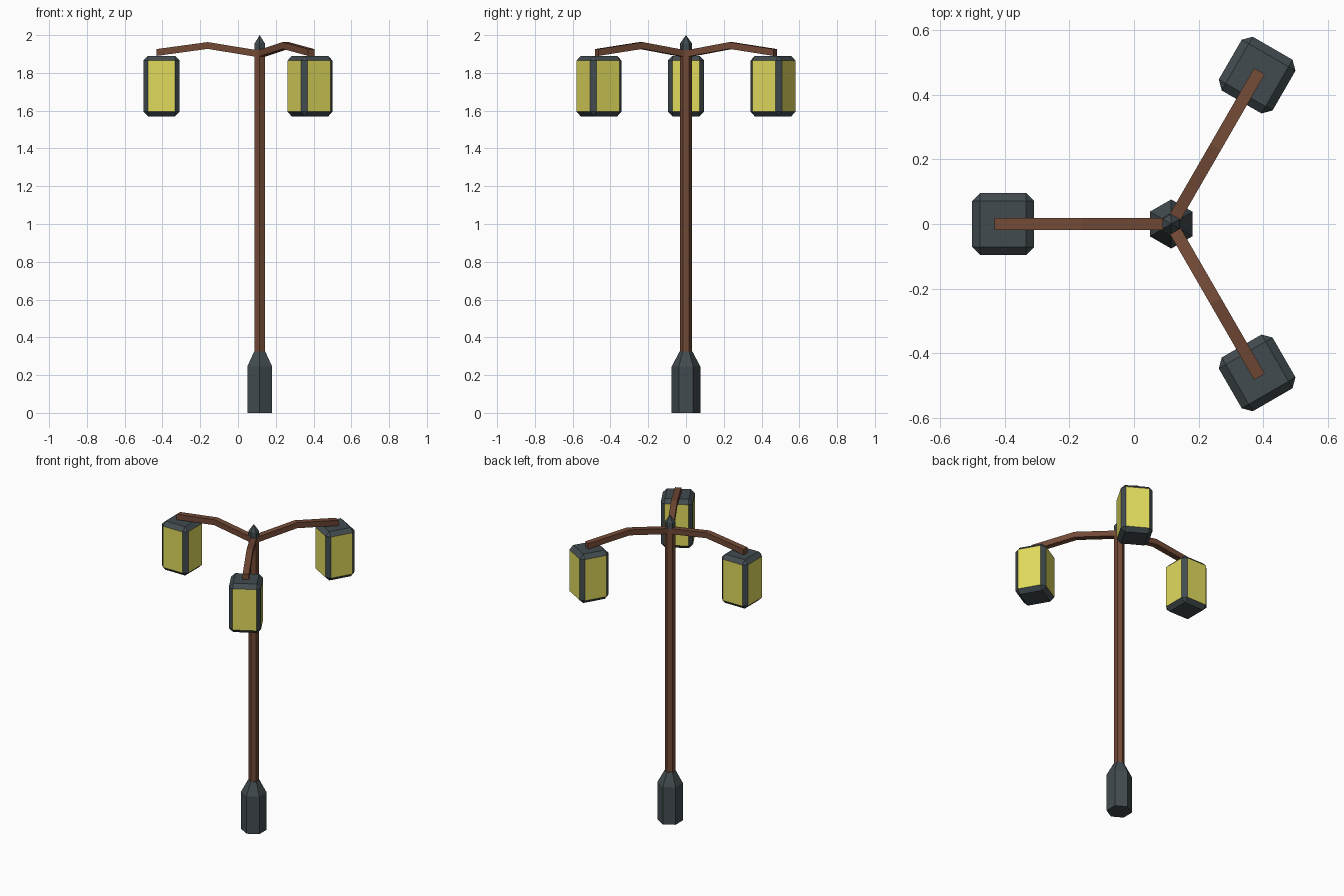
import bpy, bmesh, math
from mathutils import Matrix

cube = bpy.data.objects.get("Cube")
if cube:
    bpy.data.objects.remove(cube, do_unlink=True)

POLE_X = 0.115


def material(name, r, g, b):
    m = bpy.data.materials.new(name)
    m.use_nodes = True
    m.diffuse_color = (r, g, b, 1)
    m.node_tree.nodes["Principled BSDF"].inputs["Base Color"].default_value = (r, g, b, 1)
    return m


metal = material("dark grey metal", 0.054, 0.071, 0.079)
wood = material("reddish brown", 0.17, 0.068, 0.037)
glass = material("warm yellow glass", 0.75, 0.70, 0.11)


def make_object(name, bm, materials, matrix):
    bmesh.ops.recalc_face_normals(bm, faces=bm.faces[:])
    mesh = bpy.data.meshes.new(name)
    bm.to_mesh(mesh)
    bm.free()
    for m in materials:
        mesh.materials.append(m)
    obj = bpy.data.objects.new(name, mesh)
    obj.matrix_world = matrix
    bpy.context.collection.objects.link(obj)
    return obj


def hex_column(name, profile, mat):
    """Six-sided column through (radius, height) rings; radius 0 makes a tip."""
    bm = bmesh.new()
    rings = []
    for radius, z in profile:
        count = 6 if radius else 1
        angles = [math.radians(30 + 60 * i) for i in range(count)]
        rings.append([bm.verts.new((radius * math.cos(a), radius * math.sin(a), z)) for a in angles])
    for low, high in zip(rings, rings[1:]):
        for i in range(6):
            j = (i + 1) % 6
            if len(high) == 1:
                bm.faces.new((low[i], low[j], high[0]))
            else:
                bm.faces.new((low[i], low[j], high[j], high[i]))
    for ring in (rings[0], rings[-1]):
        if len(ring) == 6:
            bm.faces.new(ring)
    return make_object(name, bm, [mat], Matrix.Translation((POLE_X, 0, 0)))


def make_arm(name, matrix):
    """Bent bar: a side profile extruded across its width."""
    path = [(0.0, 1.90), (0.275, 1.945), (0.546, 1.908)]
    half_w, half_h = 0.019, 0.018
    outline = [(r, z - half_h) for r, z in path] + [(r, z + half_h) for r, z in reversed(path)]
    bm = bmesh.new()
    near, far = [[bm.verts.new((r, y, z)) for r, z in outline] for y in (-half_w, half_w)]
    n = len(path)
    for side in (near, far):
        for i in range(n - 1):
            bm.faces.new((side[i], side[i + 1], side[-2 - i], side[-1 - i]))
    for i in range(2 * n):
        j = (i + 1) % (2 * n)
        bm.faces.new((near[i], near[j], far[j], far[i]))
    make_object(name, bm, [wood], matrix)


def make_lantern(name, matrix, distance):
    """Chamfered box whose four flat sides are glass."""
    bm = bmesh.new()
    bmesh.ops.create_cube(bm, size=1)
    bmesh.ops.scale(bm, vec=(0.192, 0.192, 0.32), verts=bm.verts[:])
    bmesh.ops.bevel(bm, geom=bm.edges[:], offset=0.025, segments=1, affect='EDGES')
    bm.normal_update()
    for f in bm.faces:
        if max(abs(f.normal.x), abs(f.normal.y)) > 0.99:
            f.material_index = 1
    make_object(name, bm, [metal, glass], matrix @ Matrix.Translation((distance, 0, 1.73)))


# Post
hex_column("base", [(0.076, 0), (0.076, 0.245), (0.034, 0.325)], metal)
hex_column("pole", [(0.031, 0.3), (0.031, 1.92)], wood)
hex_column("pole_cap", [(0.031, 1.92), (0.031, 1.957), (0, 2.0)], metal)

# Three arms, each carrying a lantern
for label, angle, distance in (("right", 180, 0.52), ("back_left", 60, 0.532), ("front_left", -60, 0.532)):
    turn = Matrix.Translation((POLE_X, 0, 0)) @ Matrix.Rotation(math.radians(angle), 4, 'Z')
    make_arm(label + "_arm", turn)
    make_lantern(label + "_lantern", turn, distance)
